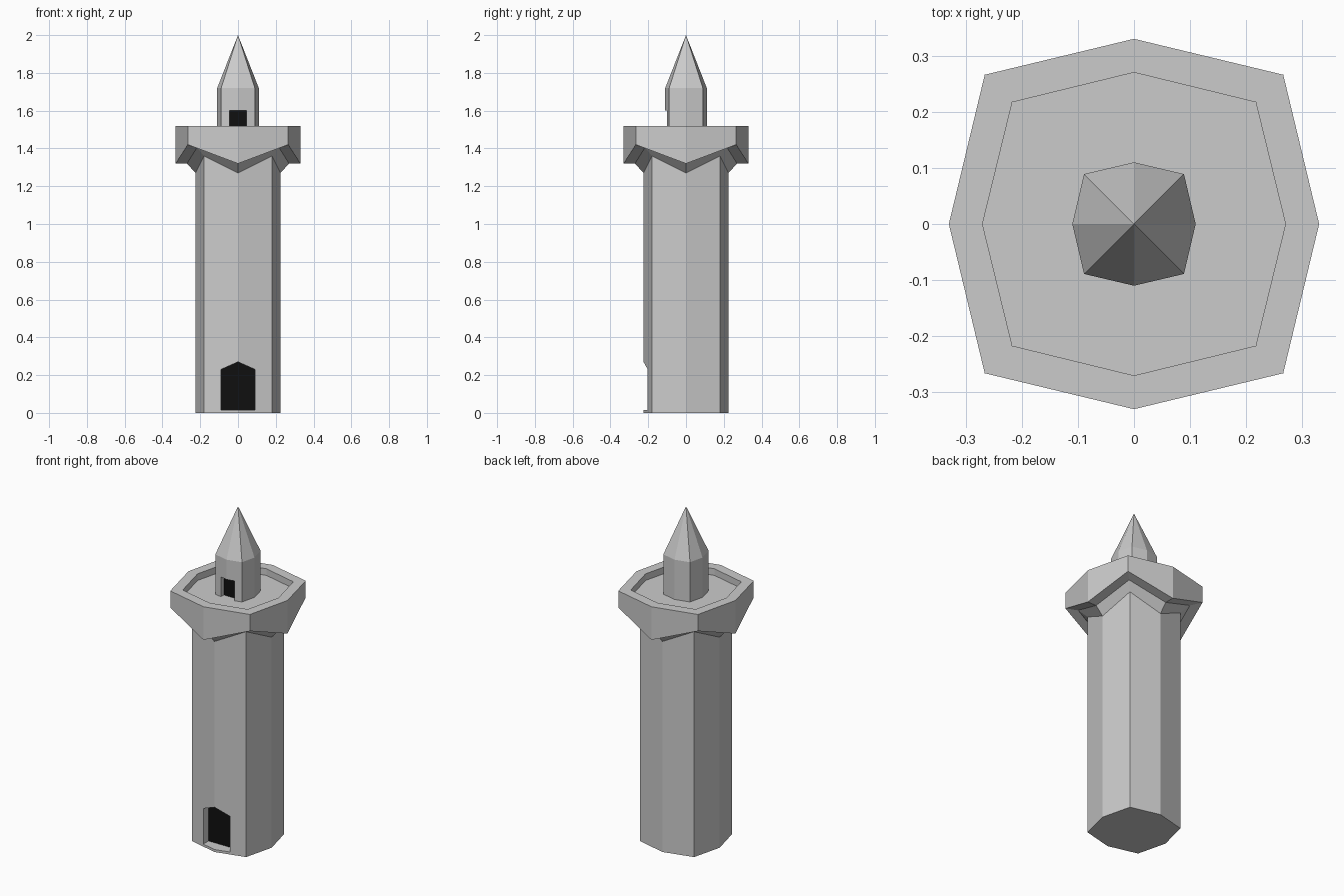
import bpy, bmesh, math

if "Cube" in bpy.data.objects:
    bpy.data.objects.remove(bpy.data.objects["Cube"])

black = bpy.data.materials.new("dark_opening")
black.diffuse_color = (0.005, 0.005, 0.005, 1)
black.use_nodes = True
black.node_tree.nodes["Principled BSDF"].inputs["Base Color"].default_value = black.diffuse_color


def make_object(name, bm, mat=None):
    bmesh.ops.recalc_face_normals(bm, faces=bm.faces)
    mesh = bpy.data.meshes.new(name)
    bm.to_mesh(mesh)
    bm.free()
    obj = bpy.data.objects.new(name, mesh)
    bpy.context.collection.objects.link(obj)
    if mat:
        mesh.materials.append(mat)
    return obj


def loft_octagons(name, rings, apex=None):
    """Each ring: (axis radius, axis z, corner half-width, corner z)."""
    bm = bmesh.new()
    loops = []
    for ra, za, c, zc in rings:
        loop = []
        for i in range(8):
            r, z = (ra, za) if i % 2 == 0 else (c * math.sqrt(2), zc)
            a = i * math.pi / 4
            loop.append(bm.verts.new((r * math.cos(a), r * math.sin(a), z)))
        loops.append(loop)
    for lo, hi in zip(loops, loops[1:]):
        for i in range(8):
            j = (i + 1) % 8
            bm.faces.new((lo[i], lo[j], hi[j], hi[i]))
    bm.faces.new(loops[0])
    if apex is None:
        bm.faces.new(loops[-1])
    else:
        tip = bm.verts.new((0, 0, apex))
        for i in range(8):
            bm.faces.new((loops[-1][i], loops[-1][(i + 1) % 8], tip))
    return make_object(name, bm)


def extruded_outline(name, outline, y0, y1=None, mat=None):
    """XZ outline as a flat panel, or a prism when y1 is given."""
    bm = bmesh.new()
    face = bm.faces.new([bm.verts.new((x, y0, z)) for x, z in outline])
    if y1 is not None:
        geo = bmesh.ops.extrude_face_region(bm, geom=[face])["geom"]
        for v in geo:
            if isinstance(v, bmesh.types.BMVert):
                v.co.y = y1
    return make_object(name, bm, mat)


def cut_doorway(target, name, outline, panel_outline, depth_y):
    cutter = extruded_outline(name + "_cutter", outline, -0.5, depth_y)
    cutter.hide_render = True
    cutter.hide_viewport = True
    mod = target.modifiers.new(name, 'BOOLEAN')
    mod.operation = 'DIFFERENCE'
    mod.solver = 'EXACT'
    mod.object = cutter
    extruded_outline(name + "_panel", panel_outline, depth_y - 0.001, None, black)


# Shaft, flared zigzag corbel, parapet and sunken balcony floor
tower = loft_octagons("tower_body", [
    (0.225, 0.00, 0.18, 0.00),
    (0.225, 1.27, 0.18, 1.36),
    (0.27, 1.32, 0.217, 1.405),
    (0.33, 1.32, 0.266, 1.42),
    (0.33, 1.52, 0.266, 1.52),
    (0.27, 1.52, 0.217, 1.52),
    (0.27, 1.48, 0.217, 1.48),
])

# Top turret with pointed roof
turret = loft_octagons("turret", [
    (0.11, 1.46, 0.089, 1.46),
    (0.11, 1.72, 0.089, 1.72),
], apex=2.0)

# Pointed ground door
door = [(-0.09, 0.015), (0.09, 0.015), (0.09, 0.23), (0, 0.27), (-0.09, 0.23)]
cut_doorway(tower, "ground_door", door, door, -0.152)


# Square turret door, cut down through the floor line
def rect(w, z0, z1):
    return [(-w, z0), (w, z0), (w, z1), (-w, z1)]


cut_doorway(turret, "turret_door", rect(0.045, 1.44, 1.60), rect(0.045, 1.48, 1.60), -0.07)
